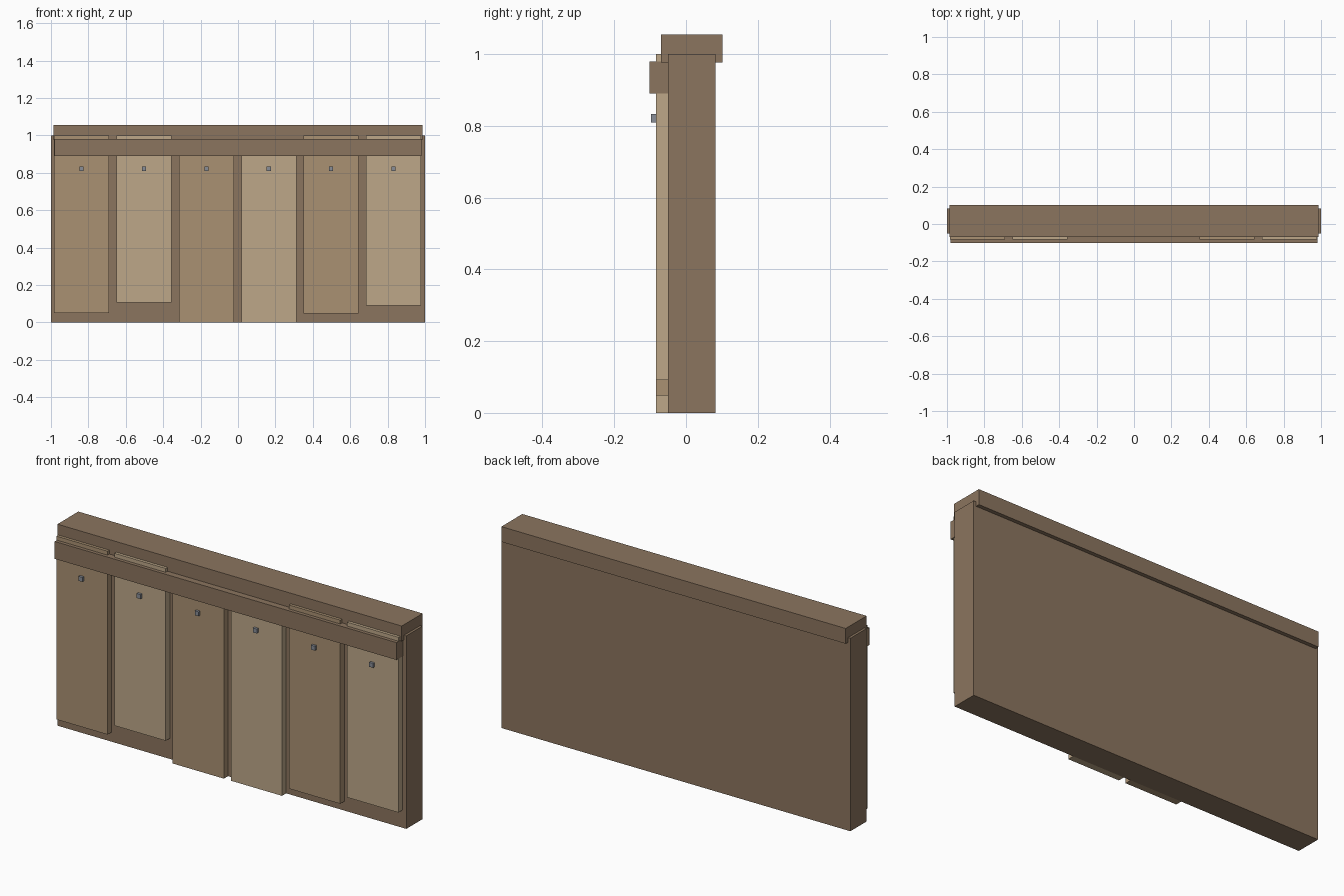
import bpy

if "Cube" in bpy.data.objects:
    bpy.data.objects.remove(bpy.data.objects["Cube"])


def material(name, rgb):
    m = bpy.data.materials.new(name)
    m.diffuse_color = (*rgb, 1)
    m.use_nodes = True
    m.node_tree.nodes["Principled BSDF"].inputs["Base Color"].default_value = m.diffuse_color
    return m


def box(name, x, y, z, mat):
    """Box from (min, max) ranges on each axis."""
    bpy.ops.mesh.primitive_cube_add(size=1, location=[(a + b) / 2 for a, b in (x, y, z)])
    ob = bpy.context.object
    ob.name = name
    ob.scale = [b - a for a, b in (x, y, z)]
    bpy.ops.object.transform_apply(location=False, rotation=False, scale=True)
    ob.data.materials.append(mat)
    return ob


frame = material("frame_wood", (0.26, 0.178, 0.114))
dark = material("dark_plank_wood", (0.40, 0.283, 0.171))
light = material("light_plank_wood", (0.51, 0.39, 0.25))
metal = material("nail_metal", (0.25, 0.27, 0.31))

# Wall core, top cap and front rail
box("wall_core", (-1, 1), (-0.05, 0.082), (0, 1), frame)
box("top_cap", (-0.987, 0.987), (-0.069, 0.102), (0.976, 1.055), frame)
box("front_rail", (-0.98, 0.98), (-0.102, -0.05), (0.89, 0.98), frame)

# Uneven front planks, each held by a square nail
planks = [(0.05, 1.0), (0.107, 1.0), (0, 0.95), (0, 0.95), (0.048, 1.0), (0.092, 1.0)]
for i, z in enumerate(planks):
    cx = -0.836 + i * 0.3335
    box(f"plank_{i + 1}", (cx - 0.147, cx + 0.147), (-0.084, -0.05), z,
        light if i % 2 else dark)
    box(f"nail_{i + 1}", (cx - 0.011, cx + 0.011), (-0.097, -0.084), (0.81, 0.833), metal)
